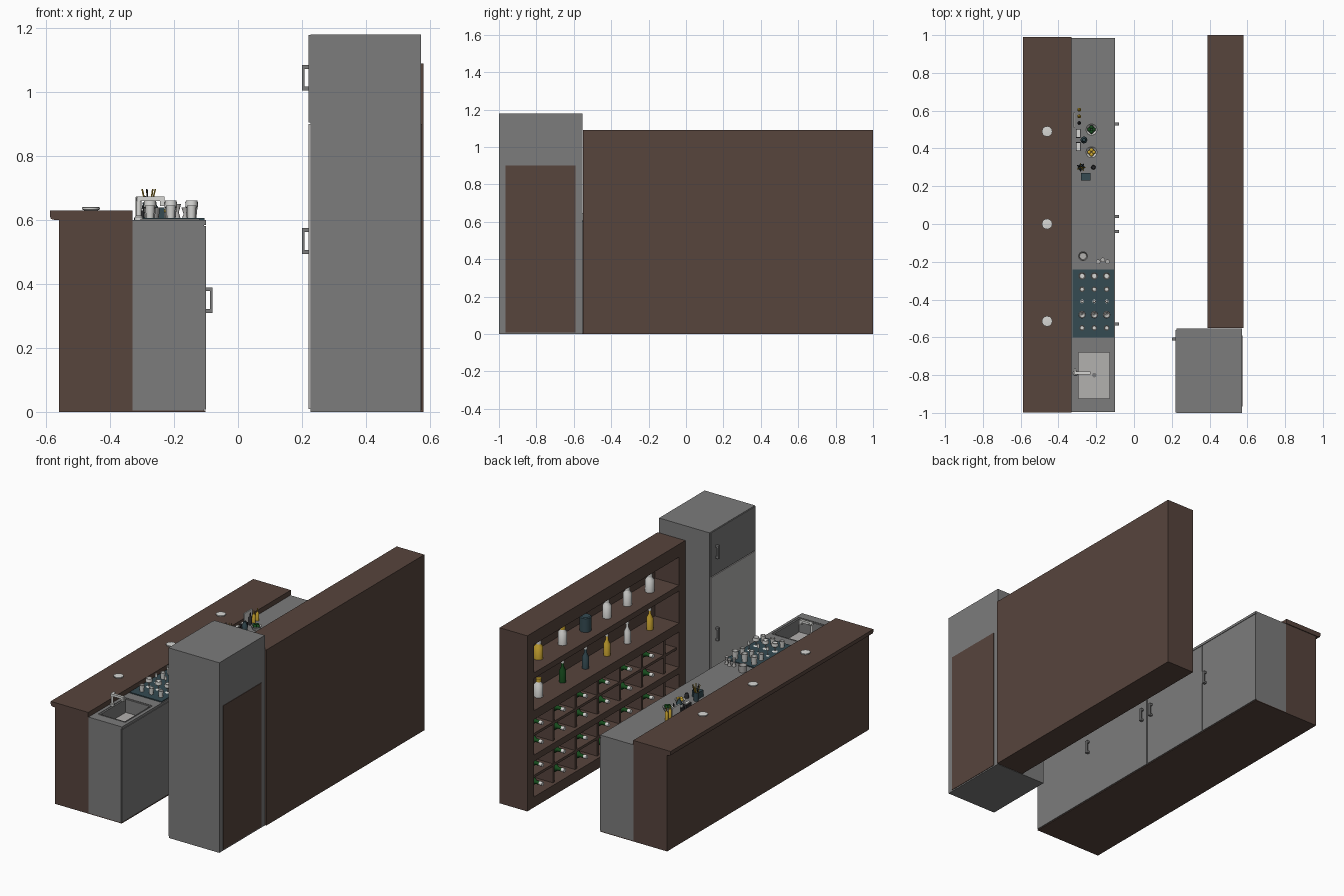
import bpy, bmesh, math
from mathutils import Matrix, Vector

if "Cube" in bpy.data.objects:
    bpy.data.objects.remove(bpy.data.objects["Cube"])


def material(name, r, g, b):
    m = bpy.data.materials.new(name)
    m.diffuse_color = (r, g, b, 1)
    m.use_nodes = True
    m.node_tree.nodes["Principled BSDF"].inputs["Base Color"].default_value = m.diffuse_color
    return m


BROWN = material("dark brown wood", 0.095, 0.058, 0.046)
GREY = material("mid grey metal", 0.2, 0.2, 0.2)
STEEL = material("light steel", 0.45, 0.44, 0.43)
WHITE = material("off white", 0.68, 0.68, 0.66)
TEAL = material("dark teal", 0.035, 0.07, 0.085)
GREEN = material("bottle green", 0.008, 0.07, 0.012)
YELLOW = material("amber yellow", 0.6, 0.38, 0.03)
BLACK = material("charcoal", 0.025, 0.025, 0.028)


def finish(bm, name, mat, smooth=False):
    bmesh.ops.recalc_face_normals(bm, faces=bm.faces)
    me = bpy.data.meshes.new(name)
    bm.to_mesh(me)
    bm.free()
    me.materials.append(mat)
    ob = bpy.data.objects.new(name, me)
    bpy.context.collection.objects.link(ob)
    if smooth:
        bpy.ops.object.select_all(action='DESELECT')
        ob.select_set(True)
        bpy.context.view_layer.objects.active = ob
        bpy.ops.object.shade_smooth_by_angle(angle=math.radians(40))
    return ob


def box(name, x, y, z, mat):
    """Box from (min, max) pairs."""
    bm = bmesh.new()
    bmesh.ops.create_cube(bm, size=1)
    for v in bm.verts:
        v.co = [(p[0] + p[1]) / 2 + c * (p[1] - p[0]) for c, p in zip(v.co, (x, y, z))]
    return finish(bm, name, mat)


def lathe(name, prof, loc, mat, rot=None, n=14):
    """Spin a (radius, height) profile about its axis, closing it with end discs."""
    bm = bmesh.new()
    rings = [[bm.verts.new((r * math.cos(2 * math.pi * i / n), r * math.sin(2 * math.pi * i / n), h))
              for i in range(n)] for r, h in prof]
    for a, b in zip(rings, rings[1:]):
        for i in range(n):
            bm.faces.new((a[i], a[(i + 1) % n], b[(i + 1) % n], b[i]))
    bm.faces.new(rings[0])
    bm.faces.new(rings[-1])
    bm.transform(Matrix.Translation(loc) @ (rot or Matrix()))
    return finish(bm, name, mat, True)


def handle(name, x, y, z0, z1, d):
    """Bracket handle standing off a face at x in direction d."""
    def span(a, b):
        return (min(a, b), max(a, b))
    box(name + "_grip", span(x + d * 0.012, x + d * 0.02), (y - 0.008, y + 0.008), (z0, z1), GREY)
    for z in (z0, z1 - 0.012):
        box(name + "_post", span(x, x + d * 0.013), (y - 0.008, y + 0.008), (z, z + 0.012), GREY)


# Counter: brown front half, grey working half with sink hole, brown base
box("counter_base", (-0.56, -0.102), (-0.995, 0.985), (0, 0.005), BROWN)
box("counter_front", (-0.56, -0.33), (-0.995, 0.985), (0.005, 0.60), BROWN)
body = box("counter_cabinet", (-0.33, -0.106), (-0.995, 0.985), (0.005, 0.60), GREY)
cutter = box("sink_cutter", (-0.295, -0.13), (-0.925, -0.68), (0.51, 0.7), STEEL)
mod = body.modifiers.new("sink_hole", 'BOOLEAN')
mod.object = cutter
mod.operation = 'DIFFERENCE'
mod.solver = 'EXACT'
bpy.context.view_layer.objects.active = body
bpy.ops.object.modifier_apply(modifier="sink_hole")
bpy.data.objects.remove(cutter)
box("worktop_edge", (-0.106, -0.10), (-0.995, 0.985), (0.585, 0.60), GREY)

# Bar top with moulded underside
bm = bmesh.new()
prof = [(-0.33, 0.60), (-0.57, 0.60), (-0.585, 0.604), (-0.588, 0.615), (-0.588, 0.63), (-0.33, 0.63)]
face = bm.faces.new([bm.verts.new((x, -0.998, z)) for x, z in prof])
ext = bmesh.ops.extrude_face_region(bm, geom=[face])
bmesh.ops.translate(bm, vec=(0, 1.988, 0), verts=[v for v in ext["geom"] if isinstance(v, bmesh.types.BMVert)])
finish(bm, "bar_top", BROWN)

# Cabinet doors and handles
for i, y in enumerate((-0.995, -0.5, 0.0, 0.5)):
    box("cabinet_door", (-0.107, -0.10), (y + 0.002, min(y + 0.496, 0.985)), (0.008, 0.582), GREY)
    handle("cabinet_handle", -0.10, (-0.53, -0.04, 0.04, 0.53)[i], 0.31, 0.39, 1)

# Sink basin, drain and tap
bm = bmesh.new()
bmesh.ops.create_grid(bm, x_segments=1, y_segments=1, size=0.5)
bm.transform(Matrix.Translation((-0.2125, -0.8025, 0.603)) @ Matrix.Diagonal((0.185, 0.265, 1, 1)))
top = list(bm.faces)
bmesh.ops.inset_region(bm, faces=top, thickness=0.012)
down = bmesh.ops.extrude_face_region(bm, geom=top)
bmesh.ops.translate(bm, vec=(0, 0, -0.085), verts=[v for v in down["geom"] if isinstance(v, bmesh.types.BMVert)])
bmesh.ops.delete(bm, geom=top, context='FACES_ONLY')
finish(bm, "sink_basin", STEEL)
lathe("sink_drain", [(0.012, 0), (0.012, 0.003)], (-0.21, -0.80, 0.518), GREY)
lathe("tap_base", [(0.013, 0), (0.013, 0.01), (0.008, 0.014), (0.008, 0.07)], (-0.31, -0.79, 0.60), WHITE)
box("tap_spout", (-0.316, -0.23), (-0.798, -0.782), (0.66, 0.674), WHITE)
box("tap_nozzle", (-0.244, -0.23), (-0.798, -0.782), (0.645, 0.662), WHITE)
box("tap_lever", (-0.318, -0.306), (-0.79, -0.765), (0.668, 0.674), WHITE)

# Coasters on the bar top
for y in (0.49, 0.0, -0.515):
    lathe("coaster", [(0.02, 0), (0.028, 0.004), (0.028, 0.01), (0.02, 0.011)], (-0.46, y, 0.63), WHITE, n=12)

# Drying mat and rows of glasses
box("glass_mat", (-0.325, -0.105), (-0.60, -0.24), (0.599, 0.606), TEAL)
tumbler = [(0.015, 0), (0.02, 0.05), (0.017, 0.05), (0.013, 0.006)]
short = [(0.012, 0), (0.015, 0.04), (0.012, 0.04), (0.01, 0.006)]
flute = [(0.01, 0), (0.002, 0.004), (0.002, 0.03), (0.008, 0.035), (0.007, 0.055)]
goblet = [(0.016, 0), (0.003, 0.004), (0.003, 0.022), (0.02, 0.035), (0.018, 0.055), (0.015, 0.055), (0.003, 0.03)]
for y, p in ((-0.275, tumbler), (-0.345, short), (-0.41, flute), (-0.48, goblet), (-0.55, short)):
    for x in (-0.275, -0.21, -0.145):
        lathe("glass", p, (x, y, 0.606), WHITE)

# Bar tools beside the mat
lathe("strainer", [(0.022, 0), (0.026, 0.04), (0.022, 0.04), (0.018, 0.02), (0.008, 0.02)], (-0.27, -0.17, 0.60), STEEL)
for x, y, h in ((-0.19, -0.20, 0.05), (-0.165, -0.19, 0.04), (-0.14, -0.20, 0.045)):
    lathe("jigger", [(0.012, 0), (0.005, h / 2), (0.012, h), (0.009, h)], (x, y, 0.60), STEEL)

# Fruit bowls
for y, m in ((0.38, YELLOW), (0.50, GREEN)):
    lathe("fruit_bowl", [(0.018, 0), (0.032, 0.025), (0.029, 0.025), (0.015, 0.008)], (-0.225, y, 0.60), WHITE)
    for k in range(4):
        a = k * math.pi / 2
        bm = bmesh.new()
        bmesh.ops.create_icosphere(bm, subdivisions=2, radius=0.011,
            matrix=Matrix.Translation((-0.225 + 0.012 * math.cos(a), y + 0.012 * math.sin(a), 0.625)))
        finish(bm, "fruit", m, True)

# Straw holder, boxes, shaker and sauce bottles
box("straw_holder", (-0.28, -0.23), (0.23, 0.27), (0.60, 0.64), TEAL)
lathe("straw_cup", [(0.014, 0), (0.018, 0.055), (0.015, 0.055), (0.012, 0.01)], (-0.28, 0.30, 0.60), TEAL)
for k in range(7):
    a = k * 0.9
    lean = Vector((0.25 * math.cos(a), 0.25 * math.sin(a), 1)).to_track_quat('Z', 'Y').to_matrix().to_4x4()
    lathe("straw", [(0.0025, 0), (0.0025, 0.09)], (-0.28, 0.30, 0.61), (YELLOW, BLACK)[k % 2], lean, 6)
lathe("salt_pot", [(0.012, 0), (0.012, 0.02), (0.008, 0.03)], (-0.215, 0.30, 0.60), BLACK)
for y in (0.41, 0.48):
    box("napkin_box", (-0.308, -0.283), (y - 0.024, y + 0.024), (0.60, 0.63), BLACK)
    box("napkins", (-0.304, -0.287), (y - 0.02, y + 0.02), (0.63, 0.636), WHITE)
lathe("shaker", [(0.014, 0), (0.018, 0.035), (0.01, 0.05), (0.008, 0.06)], (-0.265, 0.445, 0.60), TEAL)
box("menu_holder", (-0.32, -0.312), (0.51, 0.59), (0.60, 0.672), WHITE)
for y, m in ((0.535, BLACK), (0.57, YELLOW), (0.605, YELLOW)):
    lathe("sauce_bottle", [(0.01, 0), (0.01, 0.045), (0.004, 0.055), (0.003, 0.075)], (-0.29, y, 0.60), m)

# Shelf unit: frame, back and shelves
X = (0.39, 0.58)
box("shelf_back", (0.555, 0.58), (-0.55, 1.0), (0, 1.09), BROWN)
for y in ((-0.55, -0.49), (0.935, 1.0)):
    box("shelf_side", X, y, (0, 1.09), BROWN)
for z in ((0, 0.065), (0.285, 0.325), (0.545, 0.60), (0.80, 0.835), (1.01, 1.09)):
    box("shelf_board", X, (-0.495, 0.94), z, BROWN)

# Wine rack: dividers, ledges and lying bottles
ys = [0.82 - 0.217 * k for k in range(6)]
to_front = Matrix.Rotation(-math.pi / 2, 4, 'Y')
for z0, z1 in ((0.065, 0.285), (0.325, 0.545)):
    mid = (z0 + z1) / 2
    box("rack_ledge", (0.41, 0.56), (-0.495, 0.94), (mid - 0.008, mid + 0.008), BROWN)
    for y in ys:
        box("rack_divider", (0.41, 0.56), (y - 0.118, y - 0.1), (z0, z1), BROWN)
        for z in (z0 + 0.032, mid + 0.04):
            lathe("wine_bottle", [(0.028, 0), (0.028, 0.07), (0.011, 0.095), (0.011, 0.125)],
                  (0.55, y, z), GREEN, to_front, 12)
            lathe("bottle_cap", [(0.012, 0.12), (0.012, 0.14)], (0.55, y, z), WHITE, to_front, 12)

# Standing bottles on the two display shelves
slim = [(0.02, 0), (0.02, 0.07), (0.008, 0.095), (0.008, 0.13)]
jar = [(0.026, 0), (0.026, 0.075), (0.014, 0.09), (0.014, 0.105)]
can = [(0.034, 0), (0.034, 0.085), (0.028, 0.09)]
rows = ((0.835, ((jar, YELLOW), (jar, WHITE), (can, TEAL), (jar, WHITE), (jar, WHITE), (jar, WHITE))),
        (0.60, ((jar, WHITE), (slim, GREEN), (slim, TEAL), (slim, YELLOW), (slim, WHITE), (slim, YELLOW))))
for z, items in rows:
    for y, (p, m) in zip((0.76, 0.525, 0.30, 0.09, -0.11, -0.33), items):
        lathe("display_bottle", p, (0.48, y, z), m)
        if p is not can:
            r, h = p[-1]
            lathe("bottle_stopper", [(r + 0.002, h - 0.012), (r + 0.002, h + 0.008)], (0.48, y, z),
                  YELLOW if m is WHITE and y > 0.4 else WHITE)

# Fridge with two doors, handles and brown rear panel
box("fridge_body", (0.226, 0.572), (-1.0, -0.553), (0, 1.18), GREY)
box("fridge_upper_door", (0.22, 0.227), (-0.998, -0.56), (0.905, 1.178), GREY)
box("fridge_lower_door", (0.22, 0.227), (-0.998, -0.56), (0.01, 0.90), STEEL)
box("fridge_rear_panel", (0.57, 0.575), (-0.965, -0.59), (0.008, 0.90), BROWN)
handle("fridge_upper_handle", 0.22, -0.61, 1.005, 1.085, -1)
handle("fridge_lower_handle", 0.22, -0.61, 0.495, 0.575, -1)
